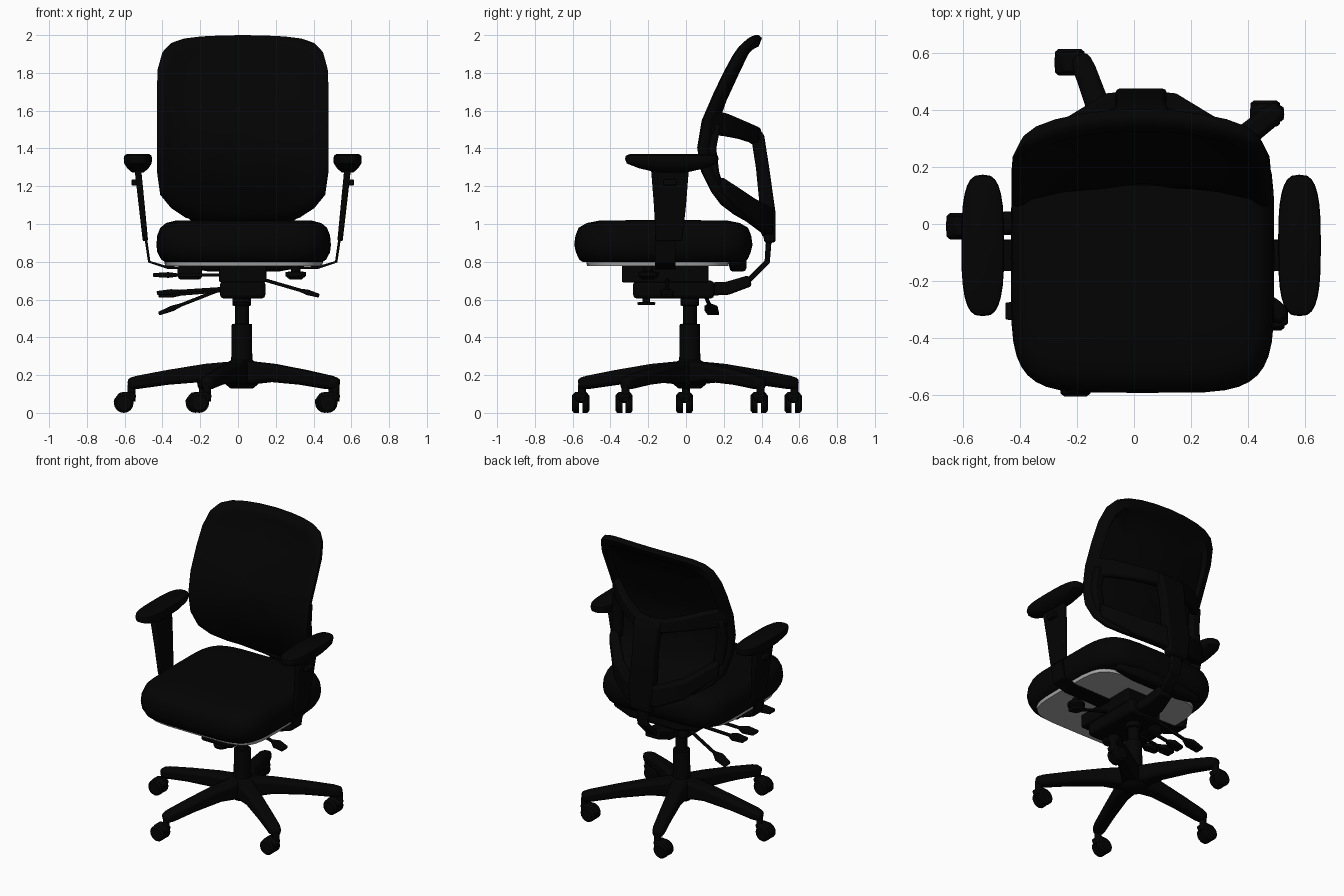
import bpy, bmesh, math
from mathutils import Vector

if "Cube" in bpy.data.objects:
    bpy.data.objects.remove(bpy.data.objects["Cube"])

CX = 0.025  # symmetry plane of the chair


def material(name, v):
    m = bpy.data.materials.new(name)
    m.diffuse_color = (v, v, v, 1)
    m.use_nodes = True
    m.node_tree.nodes["Principled BSDF"].inputs["Base Color"].default_value = m.diffuse_color
    return m


BLACK = material("black", 0.001)
GREY = material("underside grey", 0.38)


def finish(name, bm, mat=BLACK, bevel=0, angle=40):
    bmesh.ops.recalc_face_normals(bm, faces=bm.faces)
    me = bpy.data.meshes.new(name)
    bm.to_mesh(me)
    bm.free()
    ob = bpy.data.objects.new(name, me)
    bpy.context.collection.objects.link(ob)
    me.materials.append(mat)
    if bevel:
        b = ob.modifiers.new("bevel", 'BEVEL')
        b.width, b.segments = bevel, 2
    bpy.ops.object.select_all(action='DESELECT')
    ob.select_set(True)
    bpy.context.view_layer.objects.active = ob
    bpy.ops.object.shade_smooth_by_angle(angle=math.radians(angle))
    return ob


def skin(bm, rings, caps=True):
    vs = [[bm.verts.new(p) for p in r] for r in rings]
    n = len(vs[0])
    for a, b in zip(vs, vs[1:]):
        for i in range(n):
            bm.faces.new((a[i], a[(i + 1) % n], b[(i + 1) % n], b[i]))
    if caps:
        bm.faces.new(vs[0])
        bm.faces.new(vs[-1])


def loft(name, cx, cy, hx, hy, levels, power=4.0, seg=40, mat=BLACK, droop=0):
    """Stacked rounded-rectangle rings; levels are (z, x scale, y scale)."""
    bm, rings = bmesh.new(), []
    for k, (z, sx, sy) in enumerate(levels):
        ring = []
        for i in range(seg):
            a = 2 * math.pi * i / seg
            c, s = math.cos(a), math.sin(a)
            px = math.copysign(abs(c) ** (2 / power), c) * sx
            py = math.copysign(abs(s) ** (2 / power), s) * sy
            low = 1 - k / (len(levels) - 1)
            ring.append((cx + hx * px, cy + hy * py, z - droop * low * max(0, py) ** 4))
        rings.append(ring)
    skin(bm, rings)
    return finish(name, bm, mat)


def bar(name, pts, sizes, side, bevel=0.008):
    """Rectangular bar along pts; sizes are (along side axis, thickness)."""
    bm, rings, side = bmesh.new(), [], Vector(side).normalized()
    pts = [Vector(p) for p in pts]
    if isinstance(sizes, tuple):
        sizes = [sizes] * len(pts)
    for i, p in enumerate(pts):
        t = pts[min(i + 1, len(pts) - 1)] - pts[max(i - 1, 0)]
        n = t.cross(side).normalized()
        w, h = sizes[i][0] / 2, sizes[i][1] / 2
        rings.append([p + side * a * w + n * b * h for a, b in ((1, 1), (-1, 1), (-1, -1), (1, -1))])
    skin(bm, rings)
    return finish(name, bm, bevel=bevel)


def box(name, lo, hi, bevel=0.01):
    mid = [(a + b) / 2 for a, b in zip(lo, hi)]
    return bar(name, [(mid[0], mid[1], lo[2]), (mid[0], mid[1], hi[2])],
               (hi[0] - lo[0], hi[1] - lo[1]), (1, 0, 0), bevel)


def turned(name, base, axis, profile, seg=20):
    """Round part from (distance along axis, radius) pairs."""
    base, axis = Vector(base), Vector(axis)
    u = axis.orthogonal().normalized()
    v = axis.cross(u)
    bm = bmesh.new()
    skin(bm, [[base + axis * d + (u * math.cos(2 * math.pi * i / seg)
               + v * math.sin(2 * math.pi * i / seg)) * r for i in range(seg)] for d, r in profile])
    return finish(name, bm)


# Seat cushion, its drooping rear lip and its grey underside
loft("seat_cushion", 0.03, -0.12, 0.462, 0.472,
     [(0.798, .90, .90), (0.812, .945, .945), (0.85, .99, .98), (0.89, 1, 1), (0.94, .99, .985),
      (0.98, .955, .95), (1.005, .89, .86), (1.018, .78, .72), (1.02, .4, .4)], power=5)
bar("seat_rear_lip", [(x, y, z) for x, y, z in ((-.30, .255, .80), (-.15, .275, .79), (.21, .275, .79), (.36, .255, .80))],
    [(.05, .06), (.085, .09), (.085, .09), (.05, .06)], (0, 0, 1), .02)
loft("seat_underside", 0.03, -0.15, 0.42, 0.378, [(0.778, .99, .99), (0.80, 1, 1)], power=5, mat=GREY)

# Backrest: curved shell with a raised rim around a recessed rear panel
CURVE = [(1.0, .27), (1.1, .165), (1.25, .08), (1.4, .055), (1.55, .08), (1.7, .145), (1.9, .24), (2.0, .29)]


def back_y(x, z):
    z = min(max(z, 1.0), 2.0)
    for (z0, y0), (z1, y1) in zip(CURVE, CURVE[1:]):
        if z <= z1:
            return y0 + (y1 - y0) * (z - z0) / (z1 - z0) + 0.06 * (1 - (x / 0.45) ** 2)


half = [(0, 2.0), (.12, 1.998), (.22, 1.993), (.31, 1.982), (.38, 1.958), (.425, 1.91), (.45, 1.82), (.455, 1.7),
        (.455, 1.55), (.455, 1.4), (.453, 1.27), (.437, 1.155), (.38, 1.085), (.30, 1.032), (.15, 1.005), (0, 1.0)]
outline = half + [(-x, z) for x, z in half[-2:0:-1]]
section = [(.02, .012), (.3, .012), (.6, .012), (.85, .012), (.9, 0), (.96, 0), (1, .015), (1, .035),
           (.97, .06), (.88, .065), (.85, .03), (.6, .03), (.3, .03), (.02, .03)]
bm, rings = bmesh.new(), []
for s, dy in section:
    ring = [(x * s, 1.5 + (z - 1.5) * s) for x, z in outline]
    rings.append([(CX + x, back_y(x, z) + dy, z) for x, z in ring])
skin(bm, rings)
finish("backrest", bm, angle=50)

# Rear spine with the arms that carry the shell
bar("back_spine", [(CX, .445, .90), (CX, .435, 1.05), (CX, .405, 1.3), (CX, .38, 1.46), (CX, .355, 1.51)],
    [(.15, .06), (.18, .08), (.17, .07), (.19, .07), (.20, .05)], (1, 0, 0), .015)
for s, tag in ((-1, "left"), (1, "right")):
    def mx(*pts):
        return [(CX + s * x, y, z) for x, y, z in pts]
    bar("upper_back_arm_" + tag, mx((.0, .37, 1.465), (.1, .355, 1.475), (.22, .29, 1.50), (.33, .21, 1.525),
                                    (.43, .12, 1.54)),
        [(.09, .06), (.09, .06), (.10, .055), (.12, .05), (.13, .04)], (0, 0, 1), .015)
    bar("lower_back_arm_" + tag, mx((.0, .435, 1.01), (.11, .425, 1.02), (.25, .34, 1.075), (.40, .18, 1.20)),
        [(.16, .07), (.14, .07), (.13, .07), (.10, .06)], (0, 0, 1), .015)
    bar("back_frame_side_" + tag, mx((.39, .16, 1.53), (.40, .135, 1.4), (.39, .16, 1.2)),
        (.07, .05), (1, 0, 0), .015)

    # Armrests: pad, sleeve, bent bracket and height button
    loft("arm_pad_" + tag, CX + s * .555, -.075, .075, .248,
         [(1.272, .4, .3), (1.295, .75, .7), (1.32, .97, .96), (1.345, 1, 1), (1.362, .96, .98), (1.37, .8, .9)],
         power=3, seg=28)
    bar("arm_sleeve_" + tag, mx((.555, -.085, 1.29), (.535, -.085, 1.1), (.515, -.09, .91)),
        [(.20, .035), (.17, .032), (.14, .028)], (0, 1, 0))
    bar("arm_bracket_" + tag, mx((.517, -.11, .95), (.495, -.11, .80), (.40, -.11, .77), (.10, -.11, .765)),
        (.11, .014), (0, 1, 0), .003)
    box("arm_button_" + tag, (CX + s * .57 - .02, -.12, 1.205), (CX + s * .57 + .02, -.05, 1.235), .005)

# Tilt mechanism under the seat
box("mechanism_top", (-.10, -.34, .69), (.15, .12, .785))
box("mechanism_body", (-.095, -.28, .605), (.145, .15, .70), .02)
bar("mechanism_rear", [(CX, .12, .655), (CX, .22, .66), (CX, .34, .70)], [(.15, .07), (.14, .07), (.10, .06)],
    (1, 0, 0), .012)
turned("tension_knob", (.02, -.21, .57), (0, 0, 1), [(0, .045), (.015, .05), (.018, .02), (.05, .02)])
box("slide_block_left", (-.32, -.30, .705), (-.19, -.1, .785), .02)
turned("adjuster_right", (.305, -.2, .705), (0, 0, 1), [(0, .03), (.02, .055), (.04, .055), (.045, .025), (.09, .025)])
bar("back_bar", [(CX, .26, .67), (CX, .33, .70), (CX, .43, .80), (CX, .44, .94)], (.08, .03), (1, 0, 0), .006)

# Control levers: thin rod ending in a flat paddle
levers = [((-.05, -.305, .73), (-.45, -.305, .73)), ((-.05, -.12, .66), (-.43, -.15, .635)),
          ((-.05, -.02, .65), (-.42, -.05, .62)), ((-.05, .08, .67), (-.42, .145, .525)),
          ((.12, -.1, .71), (.43, -.1, .62))]
for i, (a, b) in enumerate(levers):
    a, b = Vector(a), Vector(b)
    bar("lever_rod_%d" % i, [a, a.lerp(b, .8)], (.018, .018), (0, 1, 0), .004)
    bar("lever_paddle_%d" % i, [a.lerp(b, .68), a.lerp(b, .8), b], [(.02, .018), (.07, .03), (.06, .02)],
        (0, 1, 0), .004)

# Gas column and hub
turned("gas_column", (.02, .02, 0), (0, 0, 1),
       [(.13, .06), (.15, .085), (.25, .09), (.272, .07), (.28, .056), (.47, .053), (.472, .037),
        (.565, .037), (.57, .05), (.62, .05)], 24)

# Five-legged base with twin-wheel casters trailing to one side
hub = Vector((.02, .012, 0))
for k, (tx, ty) in enumerate(((.50, .395), (-.185, .575), (-.565, 0), (-.165, -.55), (.515, -.32))):
    tip = Vector((tx, ty, 0))
    d = (tip - hub).normalized()
    path = [hub + (tip - hub) * f + Vector((0, 0, z)) for f, z in
            ((.05, .212), (.33, .212), (.67, .188), (.94, .162), (1.03, .152))]
    bar("base_leg_%d" % k, path, [(.12, .125), (.095, .095), (.085, .078), (.078, .07), (.06, .06)],
        (-d.y, d.x, 0), .02)
    w = tip + Vector((-.04, -.008, .055))
    turned("caster_stem_%d" % k, (tx, ty, .06), (0, 0, 1), [(0, .022), (.09, .022)], 12)
    bar("caster_hood_%d" % k, [w + Vector((x, 0, z)) for x, z in ((-.05, .0), (-.015, .035), (.03, .035), (.06, .02))],
        [(.05, .02), (.07, .04), (.07, .045), (.05, .04)], (0, 1, 0), .01)
    for s in (-1, 1):
        turned("caster_wheel_%d" % k, (w.x, w.y + s * .026, w.z - .003), (0, s, 0),
               [(-.017, .052), (.01, .052), (.02, .04)], 16)
